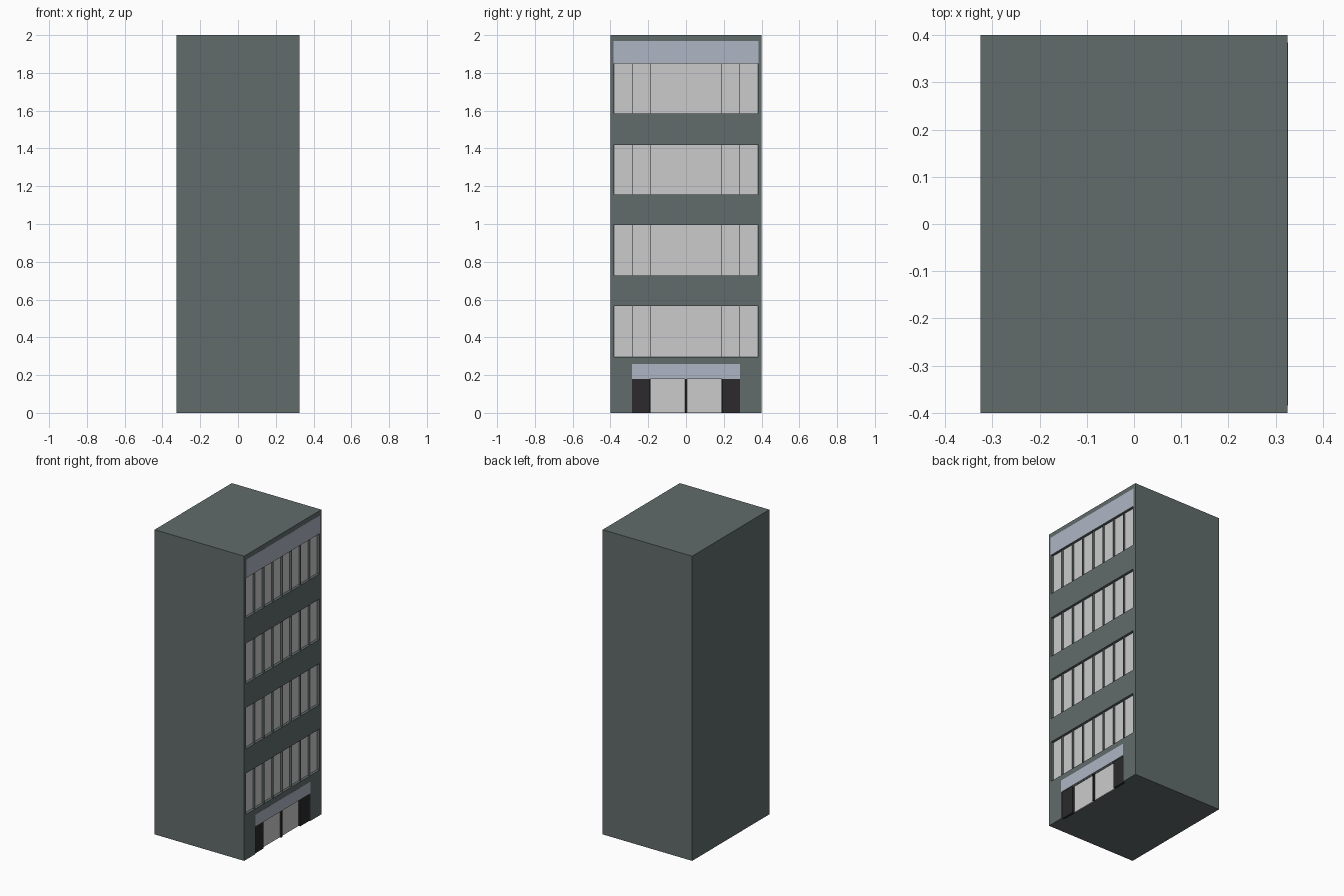
import bpy, bmesh
from mathutils import Matrix, Vector

if "Cube" in bpy.data.objects:
    bpy.data.objects.remove(bpy.data.objects["Cube"])


def material(name, rgb):
    m = bpy.data.materials.new(name)
    m.diffuse_color = (*rgb, 1)
    m.use_nodes = True
    m.node_tree.nodes["Principled BSDF"].inputs["Base Color"].default_value = m.diffuse_color
    return m


WALL = material("wall_green_grey", (0.12, 0.15, 0.147))
SIGN = material("pale_blue_grey", (0.42, 0.47, 0.55))
DARK = material("near_black", (0.025, 0.023, 0.025))


def box(name, x, y, z, mat=None):
    """Box from (min, max) ranges."""
    bm = bmesh.new()
    size = Vector((x[1] - x[0], y[1] - y[0], z[1] - z[0]))
    mid = Vector((sum(x) / 2, sum(y) / 2, sum(z) / 2))
    bmesh.ops.create_cube(bm, size=1, matrix=Matrix.Translation(mid) @ Matrix.Diagonal((*size, 1)))
    me = bpy.data.meshes.new(name)
    bm.to_mesh(me)
    bm.free()
    if mat:
        me.materials.append(mat)
    ob = bpy.data.objects.new(name, me)
    bpy.context.collection.objects.link(ob)
    return ob


def recess(target, y, z):
    """Cut a shallow opening into the facade of a storey."""
    cutter = box("opening_cutter", (BACK, FACE + 0.1), y, z, WALL)
    cutter.hide_render = True
    cutter.hide_viewport = True
    cutter.display_type = 'WIRE'
    mod = target.modifiers.new("opening", 'BOOLEAN')
    mod.operation = 'DIFFERENCE'
    mod.solver = 'EXACT'
    mod.object = cutter


FACE = 0.325           # facade plane (+x)
BACK = FACE - 0.022    # back of the openings
HALF = 0.38            # half width of the window bands
levels = [0, 0.64, 1.07, 1.5, 2.0]
bands = [(0.297, 0.567), (0.727, 0.997), (1.155, 1.42), (1.585, 1.85)]

for i, (z0, z1) in enumerate(bands):
    # storey block with its window band
    storey = box(f"storey_{i + 1}", (-FACE, FACE), (-0.4, 0.4), (levels[i], levels[i + 1]), WALL)
    recess(storey, (-HALF, HALF), (z0, z1))
    if i == 0:
        recess(storey, (-0.285, 0.285), (-0.05, 0.18))
    # eight panes, separated by thin dark fins
    step = 2 * HALF / 8
    for k in range(8):
        y = -HALF + k * step
        box(f"window_pane_{i + 1}_{k + 1}", (BACK - 0.002, BACK + 0.006),
            (y + 0.001, y + step - 0.001), (z0 + 0.001, z1 - 0.001))
        if k:
            box(f"window_fin_{i + 1}_{k}", (BACK - 0.002, FACE - 0.002),
                (y - 0.001, y + 0.001), (z0, z1), WALL)

# fascia panels
box("top_fascia", (FACE - 0.02, FACE + 0.001), (-0.384, 0.384), (1.85, 1.97), SIGN)
box("entrance_fascia", (FACE - 0.02, FACE + 0.001), (-0.285, 0.285), (0.18, 0.26), SIGN)

# entrance: dark side panels, posts and two glass doors
box("door_centre_post", (BACK - 0.002, FACE - 0.006), (-0.006, 0.006), (0, 0.18), DARK)
for side, s in (("left", -1), ("right", 1)):
    box(f"entrance_panel_{side}", (BACK - 0.002, FACE - 0.006),
        tuple(sorted((s * 0.19, s * 0.285))), (0, 0.18), DARK)
    box(f"door_{side}", (BACK - 0.002, BACK + 0.006),
        tuple(sorted((s * 0.007, s * 0.184))), (0.001, 0.18))
